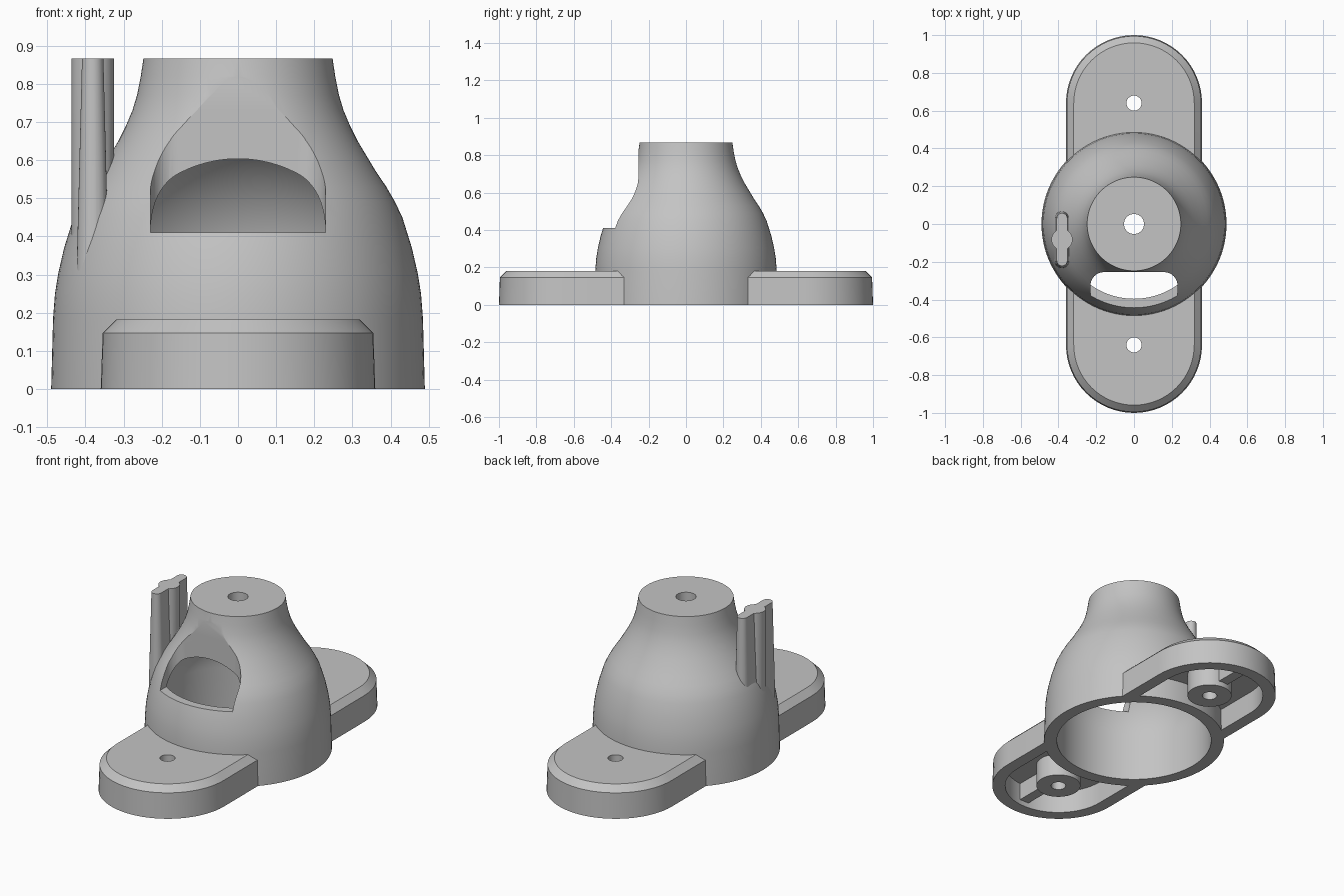
import bpy
import bmesh
import math

if "Cube" in bpy.data.objects:
    bpy.data.objects.remove(bpy.data.objects["Cube"], do_unlink=True)

GREY = (0.55, 0.55, 0.55, 1.0)
mat = bpy.data.materials.new("plain grey")
mat.use_nodes = True
mat.diffuse_color = GREY
mat.node_tree.nodes["Principled BSDF"].inputs["Base Color"].default_value = GREY

TOP = 0.867
SHOULDER = 0.185
FOOT_Y = 0.64


def finish(name, bm):
    bmesh.ops.remove_doubles(bm, verts=bm.verts, dist=1e-5)
    bmesh.ops.recalc_face_normals(bm, faces=bm.faces)
    mesh = bpy.data.meshes.new(name)
    bm.to_mesh(mesh)
    bm.free()
    mesh.materials.append(mat)
    obj = bpy.data.objects.new(name, mesh)
    bpy.context.collection.objects.link(obj)
    return obj


def lathe(name, profile, closed):
    """Turn an (r, z) profile around the z axis."""
    bm = bmesh.new()
    verts = [bm.verts.new((r, 0, z)) for r, z in profile]
    pairs = list(zip(verts, verts[1:]))
    if closed:
        pairs.append((verts[-1], verts[0]))
    edges = [bm.edges.new(p) for p in pairs]
    bmesh.ops.spin(bm, geom=verts + edges, axis=(0, 0, 1), cent=(0, 0, 0),
                   angle=2 * math.pi, steps=96)
    return finish(name, bm)


def loft(name, rings):
    """Join outlines, given as (points, z), into a capped solid."""
    bm = bmesh.new()
    loops = [[bm.verts.new((x, y, z)) for x, y in pts] for pts, z in rings]
    for a, b in zip(loops, loops[1:]):
        for i in range(len(a)):
            j = (i + 1) % len(a)
            bm.faces.new((a[i], a[j], b[j], b[i]))
    bm.faces.new(loops[0])
    bm.faces.new(loops[-1])
    return finish(name, bm)


def arc(cx, cy, r, start, end, n):
    angles = [math.radians(start + (end - start) * i / n) for i in range(n + 1)]
    return [(cx + r * math.cos(a), cy + r * math.sin(a)) for a in angles]


def capsule(r, half, cx=0, cy=0, n=32):
    return arc(cx, cy + half, r, 0, 180, n) + arc(cx, cy - half, r, 180, 360, n)


def cylinder(name, r, cx, cy, z0, z1):
    circle = arc(cx, cy, r, 0, 360, 40)[:-1]
    return loft(name, [(circle, z0), (circle, z1)])


def box(name, x0, x1, y0, y1, z0, z1):
    pts = [(x0, y0), (x1, y0), (x1, y1), (x0, y1)]
    return loft(name, [(pts, z0), (pts, z1)])


def combine(target, tool, operation):
    mod = target.modifiers.new("combine", 'BOOLEAN')
    mod.operation = operation
    mod.solver = 'EXACT'
    mod.object = tool
    bpy.context.view_layer.objects.active = target
    bpy.ops.object.modifier_apply(modifier=mod.name)
    bpy.data.objects.remove(tool, do_unlink=True)


# Bell-shaped housing: outer wall, top bore and domed inside
outer = [(0.49, 0), (0.485, SHOULDER), (0.48, 0.25), (0.471, 0.305),
         (0.456, 0.37), (0.431, 0.45), (0.412, 0.49), (0.389, 0.53),
         (0.362, 0.57), (0.338, 0.61), (0.314, 0.65), (0.294, 0.69),
         (0.277, 0.73), (0.265, 0.77), (0.255, 0.82), (0.248, TOP)]
BORE, CAVITY, CAVITY_Z = 0.053, 0.42, 0.27
steep = math.degrees(math.acos(BORE / CAVITY))
inner = [(BORE, TOP)] + arc(0, CAVITY_Z, CAVITY, steep, 0, 24) + [(CAVITY, 0)]
housing = lathe("housing", outer + inner, True)

# Front window, cut straight down with rounded back corners
W, BACK, R = 0.23, -0.255, 0.07
window = (arc(W - R, BACK - R, R, 0, 90, 10)
          + arc(R - W, BACK - R, R, 90, 180, 10) + [(-W, -0.7), (W, -0.7)])
combine(housing, loft("window_cutter", [(window, 0.41), (window, 1)]),
        'DIFFERENCE')

# Mounting feet: chamfered slab, hollow underneath
feet = loft("mounting_feet", [(capsule(0.36, FOOT_Y), 0),
                              (capsule(0.355, FOOT_Y), 0.147),
                              (capsule(0.319, FOOT_Y), 0.182)])
hollow = capsule(0.29, FOOT_Y)
combine(feet, loft("hollow_cutter", [(hollow, -0.1), (hollow, 0.13)]),
        'DIFFERENCE')
for side in (-1, 1):
    y = side * FOOT_Y
    # Stiffening rib, screw boss and screw hole
    ends = sorted((y, y + side * 0.32))
    combine(feet, box("rib", -0.03, 0.03, ends[0], ends[1], 0.03, 0.15), 'UNION')
    combine(feet, cylinder("boss", 0.12, 0, y, 0, 0.15), 'UNION')
    combine(feet, cylinder("screw_cutter", 0.04, 0, y, -0.1, 0.3), 'DIFFERENCE')
combine(feet, cylinder("centre_cutter", 0.46, 0, 0, -0.1, 0.3), 'DIFFERENCE')

# Side post: tapered blade with a round core, standing on the housing wall
PX, PY = -0.381, -0.082
post = loft("side_post", [(capsule(0.045, 0.112, PX, PY, 16), 0.2),
                          (capsule(0.028, 0.112, PX, PY, 16), TOP)])
combine(post, cylinder("post_core", 0.056, PX, PY, 0.2, TOP), 'UNION')
solid = [(0, 0)] + [(r * 0.96, z) for r, z in outer] + [(0, TOP)]
combine(post, lathe("post_cutter", solid, False), 'DIFFERENCE')

# Smooth shading with crisp edges
bpy.ops.object.select_all(action='DESELECT')
for obj in (housing, feet, post):
    obj.select_set(True)
bpy.context.view_layer.objects.active = housing
bpy.ops.object.shade_smooth_by_angle(angle=math.radians(25))
